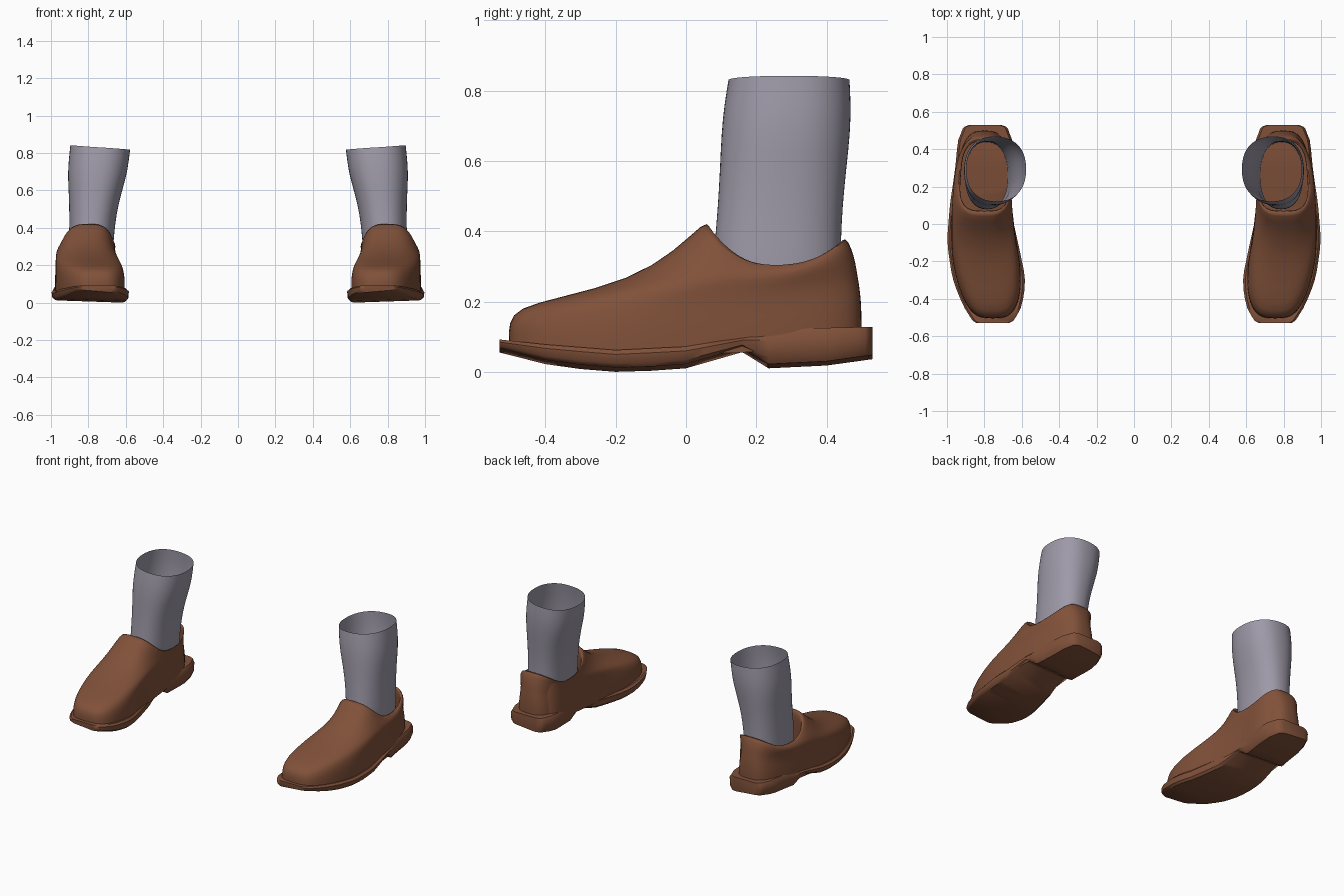
import bpy
import bmesh
from math import sin, cos, pi, radians

cube = bpy.data.objects.get("Cube")
if cube:
    bpy.data.objects.remove(cube, do_unlink=True)


def material(name, color):
    mat = bpy.data.materials.new(name)
    mat.use_nodes = True
    mat.diffuse_color = (*color, 1)
    mat.node_tree.nodes["Principled BSDF"].inputs["Base Color"].default_value = (*color, 1)
    return mat


leather = material("brown leather", (0.22, 0.083, 0.042))
wool = material("grey wool", (0.34, 0.32, 0.39))


def linear(table, y):
    """Straight interpolation of (position, value) pairs."""
    for (a, va), (b, vb) in zip(table, table[1:]):
        if y <= b:
            return va + (vb - va) * max(0, (y - a) / (b - a))
    return table[-1][1]


def smooth(table, y, reach=0.05):
    """Interpolation softened by averaging neighbouring positions."""
    return sum(linear(table, y + reach * k / 2) for k in range(-2, 3)) / 5


def power(value, exponent):
    return abs(value) ** exponent * (1 if value >= 0 else -1)


def loft(name, rings, mat, angle, caps=False, subdivide=0):
    """Skin closed rings of points, then mirror to make the pair."""
    bm = bmesh.new()
    rows = [[bm.verts.new(p) for p in ring] for ring in rings]
    count = len(rows[0])
    for low, high in zip(rows, rows[1:]):
        for i in range(count):
            j = (i + 1) % count
            bm.faces.new((low[i], low[j], high[j], high[i]))
    if caps:
        bm.faces.new(rows[0])
        bm.faces.new(rows[-1])
    bmesh.ops.recalc_face_normals(bm, faces=bm.faces)
    mesh = bpy.data.meshes.new(name)
    bm.to_mesh(mesh)
    bm.free()
    mesh.materials.append(mat)
    obj = bpy.data.objects.new(name, mesh)
    bpy.context.collection.objects.link(obj)
    bpy.ops.object.select_all(action="DESELECT")
    obj.select_set(True)
    bpy.context.view_layer.objects.active = obj
    bpy.ops.object.shade_smooth_by_angle(angle=radians(angle))
    obj.modifiers.new("pair", "MIRROR").use_mirror_merge = False
    if subdivide:
        sub = obj.modifiers.new("soften", "SUBSURF")
        sub.levels = sub.render_levels = subdivide
    return obj


# Sole: crosswise slices from toe to heel, with an arched shank and heel block
inner = [(-.53, .67), (-.515, .635), (-.45, .6), (-.3, .578), (-.1, .62), (.1, .665),
         (.25, .66), (.4, .645), (.49, .655), (.52, .675), (.53, .71)]
outer = [(-.53, .84), (-.515, .87), (-.45, .908), (-.3, .97), (-.1, 1), (.1, .985),
         (.3, .955), (.42, .945), (.49, .935), (.52, .915), (.53, .88)]
bottom = [(-.53, .055), (-.4, .022), (-.3, .008), (-.2, 0), (-.1, .003), (0, .01),
          (.16, .056), (.235, .01), (.4, .018), (.53, .036)]
welt = [(-.53, .092), (-.4, .078), (-.2, .062), (0, .072), (.2, .105), (.35, .124), (.53, .128)]

stations = [-.53, -.525, -.515, -.49] + [-.45 + .05 * i for i in range(13)]
stations += [.16, .2, .235, .3, .35, .4, .45, .49, .51, .52, .53]
slices = []
for y in stations:
    blur = min(.05, .53 - abs(y))
    x0, x1 = smooth(inner, y, blur), smooth(outer, y, blur)
    low, high = linear(bottom, y), linear(welt, y)
    bevel = (high - low) * .2
    tilt = .012
    slices.append([
        (x0 + .018, y, low), (x1 - .018, y, low + tilt),
        (x1 - .004, y, low + bevel + tilt), (x1, y, high - bevel),
        (x1 - .012, y, high), (x0 + .012, y, high),
        (x0, y, high - bevel), (x0 + .004, y, low + bevel)])
loft("shoe_sole", slices, leather, 40, caps=True)

# Upper: rings from the welt over the instep to the collar, then down the lining
centre = [(-.5, .752), (-.3, .775), (-.1, .806), (.1, .817), (.3, .805), (.5, .797)]
width = [(-.5, .185), (-.3, .195), (-.1, .187), (.1, .165), (.5, .155)]
# front y, back y, width scale, squareness, front z, side z, back z
upper_rings = [
    (-.505, .5, .95, 3.2, .08, .05, .11),
    (-.506, .5, .96, 3.1, .14, .12, .18),
    (-.48, .496, .94, 2.9, .182, .18, .23),
    (-.36, .489, .94, 2.7, .212, .225, .27),
    (-.16, .482, .96, 2.6, .262, .26, .315),
    (-.03, .47, .94, 2.7, .345, .287, .355),
    (.052, .454, .86, 3.3, .428, .307, .382),
    (.07, .44, .81, 3.3, .42, .299, .374),
    (.072, .447, .83, 3.2, .36, .24, .3),
    (.06, .46, .86, 3, .09, .09, .11)]
SEGMENTS = 48
rings = []
for front, back, scale, square, zf, zs, zb in upper_rings:
    ring = []
    for i in range(SEGMENTS):
        a = 2 * pi * i / SEGMENTS
        v = power(cos(a), 2 / square)
        y = (front + back) / 2 + v * (back - front) / 2
        x = smooth(centre, y, .1) + smooth(width, y, .1) * scale * power(sin(a), 2 / square)
        if front > 0:
            x -= .014
        end = zb if v > 0 else zf
        ring.append((x, y, zs + (end - zs) * abs(v) ** 2.3))
    rings.append(ring)
loft("shoe_upper", rings, leather, 80, subdivide=1)

# Sock: an open tube leaning inward, with a slightly tilted top edge
# height, front y, back y, inner x, outer x
sock_rings = [
    (.15, .078, .438, .675, .9), (.3, .077, .44, .667, .905), (.38, .082, .442, .66, .903),
    (.47, .09, .446, .65, .902), (.58, .096, .457, .625, .905), (.68, .1, .468, .595, .911),
    (.76, .108, .47, .583, .906), (.83, .12, .466, .576, .897)]
tube = []
for z, front, back, x0, x1 in sock_rings:
    ring = []
    for i in range(32):
        a = 2 * pi * i / 32
        x = (x0 + x1) / 2 + (x1 - x0) / 2 * power(sin(a), .87)
        y = (front + back) / 2 + (back - front) / 2 * power(cos(a), .87)
        lean = .012 * sin(a) if z > .8 else 0
        ring.append((x, y, z + lean))
    tube.append(ring)
loft("sock", tube, wool, 80, subdivide=1)
